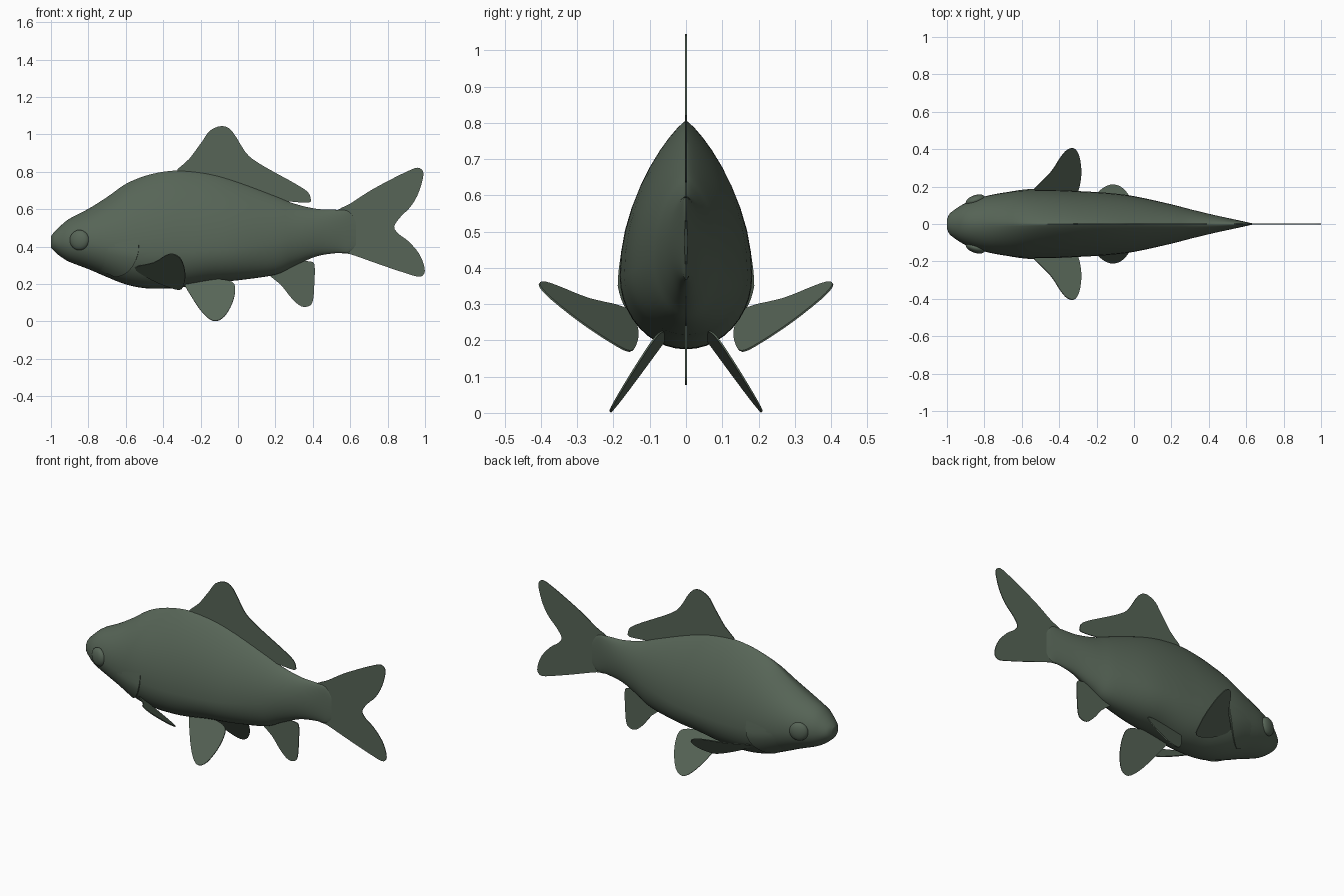
import bpy, bmesh, math
from mathutils import Vector

if "Cube" in bpy.data.objects:
    bpy.data.objects.remove(bpy.data.objects["Cube"])

skin = bpy.data.materials.new("grey green")
skin.diffuse_color = (0.095, 0.13, 0.095, 1)
skin.use_nodes = True
skin.node_tree.nodes["Principled BSDF"].inputs["Base Color"].default_value = skin.diffuse_color


def finish(bm, name, angle=40):
    bmesh.ops.recalc_face_normals(bm, faces=bm.faces)
    mesh = bpy.data.meshes.new(name)
    bm.to_mesh(mesh)
    bm.free()
    mesh.materials.append(skin)
    ob = bpy.data.objects.new(name, mesh)
    bpy.context.collection.objects.link(ob)
    bpy.ops.object.select_all(action='DESELECT')
    ob.select_set(True)
    bpy.context.view_layer.objects.active = ob
    bpy.ops.object.shade_smooth_by_angle(angle=math.radians(angle))
    return ob


def spline(p0, p1, p2, p3, t):
    return [0.5 * (2 * b + (c - a) * t + (2 * a - 5 * b + 4 * c - d) * t * t
                   + (3 * b - a - 3 * c + d) * t ** 3)
            for a, b, c, d in zip(p0, p1, p2, p3)]


# Body stations: x, top z, bottom z, widest z, half width, back sharpness
STATIONS = [
    (-1.0, .455, .395, .425, .025, 1.0), (-.985, .475, .378, .425, .055, 1.0),
    (-.95, .51, .348, .425, .083, 1.0), (-.90, .55, .318, .425, .112, 1.05),
    (-.80, .602, .28, .42, .147, 1.15), (-.70, .665, .237, .405, .167, 1.3),
    (-.60, .735, .198, .39, .18, 1.5), (-.50, .777, .178, .38, .183, 1.65),
    (-.40, .80, .176, .375, .181, 1.7), (-.30, .806, .182, .375, .176, 1.7),
    (-.15, .788, .207, .38, .167, 1.7), (0, .745, .22, .39, .149, 1.65),
    (.20, .67, .25, .42, .105, 1.5), (.30, .63, .297, .445, .079, 1.4),
    (.42, .602, .348, .47, .05, 1.2), (.53, .597, .366, .48, .026, 1.0),
    (.59, .59, .368, .478, .013, 1.0), (.63, .54, .40, .475, .004, 1.0)]


def body_point(s, t, offset=0.0):
    n = len(STATIONS) - 1
    i = min(int(s), n - 1)
    x, top, bot, mid, w, p = spline(STATIONS[max(i - 1, 0)], STATIONS[i],
                                    STATIONS[i + 1], STATIONS[min(i + 2, n)], s - i)
    c, si = math.cos(t), math.sin(t)
    y = (w + offset) * math.copysign(abs(si) ** (p if c > 0 else 1), si)
    z = mid + ((top - mid) if c > 0 else (mid - bot + offset)) * c
    return Vector((x, y, z))


# Body: loft of teardrop rings
bm = bmesh.new()
SEG, SUB = 40, 4
rings = []
for k in range((len(STATIONS) - 1) * SUB + 1):
    rings.append([bm.verts.new(body_point(k / SUB, 2 * math.pi * j / SEG)) for j in range(SEG)])
for a, b in zip(rings, rings[1:]):
    for j in range(SEG):
        bm.faces.new((a[j], a[(j + 1) % SEG], b[(j + 1) % SEG], b[j]))
bm.faces.new(rings[0])
bm.faces.new(rings[-1])
finish(bm, "body", 60)

for side, tag in ((-1, "right"), (1, "left")):
    # Gill cover: thin raised plate following the body
    bm = bmesh.new()
    rows = []
    for i in range(13):
        v = i / 12
        t = side * math.radians(82 + 68 * v)
        s_end = 6 + (-.53 - .13 * v * v + .6) / .1
        lift = .008 * min(1, 4 * v)
        row = [body_point(4.4 + (s_end - 4.4) * u / 8, t, -.003 + (lift + .003) * u / 8)
               for u in range(9)]
        row.append(body_point(s_end + .02, t, -.006))
        rows.append([bm.verts.new(p) for p in row])
    for a, b in zip(rows, rows[1:]):
        for j in range(9):
            bm.faces.new((a[j], a[j + 1], b[j + 1], b[j]))
    ob = finish(bm, "gill_cover_" + tag)
    if side * ob.data.polygons[50].normal.y < 0:
        ob.data.flip_normals()

    # Eye: flattened ball set into the head
    bm = bmesh.new()
    bmesh.ops.create_uvsphere(bm, u_segments=24, v_segments=14, radius=.054)
    eye = finish(bm, "eye_" + tag, 60)
    eye.scale = (1, .5, 1)
    eye.location = (-.848, side * .127, .435)
    eye.rotation_euler = (0, 0, side * .33)


def fin(name, outline, place, thick=.005):
    """Closed smooth outline, mapped to 3D by place(), given a little thickness."""
    n = len(outline)
    bm = bmesh.new()
    verts = []
    for i in range(n):
        for t in (0, 1 / 3, 2 / 3):
            p = spline(outline[i - 1], outline[i], outline[(i + 1) % n], outline[(i + 2) % n], t)
            verts.append(bm.verts.new(place(*p)))
    face = bm.faces.new(verts)
    face.normal_update()
    shift = face.normal * thick
    bmesh.ops.translate(bm, verts=bm.verts, vec=-shift / 2)
    ext = bmesh.ops.extrude_face_region(bm, geom=[face], use_keep_orig=True)
    bmesh.ops.translate(bm, vec=shift,
                        verts=[g for g in ext["geom"] if isinstance(g, bmesh.types.BMVert)])
    bmesh.ops.triangulate(bm, faces=[f for f in bm.faces if len(f.verts) > 4])
    finish(bm, name, 30)


def upright(x, z):
    return Vector((x, 0, z))


# Fins on the centre line
fin("dorsal_fin", [
    (-.33, .795), (-.26, .87), (-.19, .965), (-.15, 1.02), (-.085, 1.045), (-.03, 1.015),
    (.04, .905), (.1, .853), (.2, .795), (.3, .74), (.37, .695), (.388, .66), (.378, .635),
    (.27, .642), (.18, .65), (0, .71), (-.2, .77)], upright)
fin("tail_fin", [
    (.5, .56), (.54, .6), (.6, .63), (.7, .695), (.8, .75), (.9, .80), (.96, .822), (.99, .80),
    (.985, .75), (.96, .675), (.92, .61), (.87, .56), (.835, .507), (.86, .467), (.91, .43),
    (.97, .36), (.998, .285), (.99, .248), (.96, .24), (.9, .257), (.8, .29), (.7, .325),
    (.6, .36), (.54, .37), (.5, .42)], upright, .004)
fin("anal_fin", [
    (.16, .26), (.23, .195), (.29, .12), (.34, .08), (.385, .085), (.402, .12), (.408, .2),
    (.41, .295), (.39, .32), (.31, .32), (.23, .30)], upright)

# Paired fins on slanted planes
for side, tag in ((-1, "right"), (1, "left")):
    fin("pelvic_fin_" + tag, [
        (-.285, .21), (-.25, .135), (-.2, .06), (-.155, .015), (-.115, .003), (-.07, .03),
        (-.03, .10), (-.015, .17), (-.03, .21), (-.1, .225), (-.2, .225)],
        lambda x, z: Vector((x, side * (.07 + (.21 - z) * .66 + .12 * (x + .14)), z)))
    fin("pectoral_fin_" + tag, [
        (-.55, .165), (-.45, .27), (-.39, .36), (-.355, .397), (-.32, .403), (-.295, .37),
        (-.282, .29), (-.29, .21), (-.315, .155), (-.4, .135), (-.49, .135)],
        lambda x, y: Vector((x, side * y, .29 - .471 * (x + .54) + .713 * (y - .175))))
